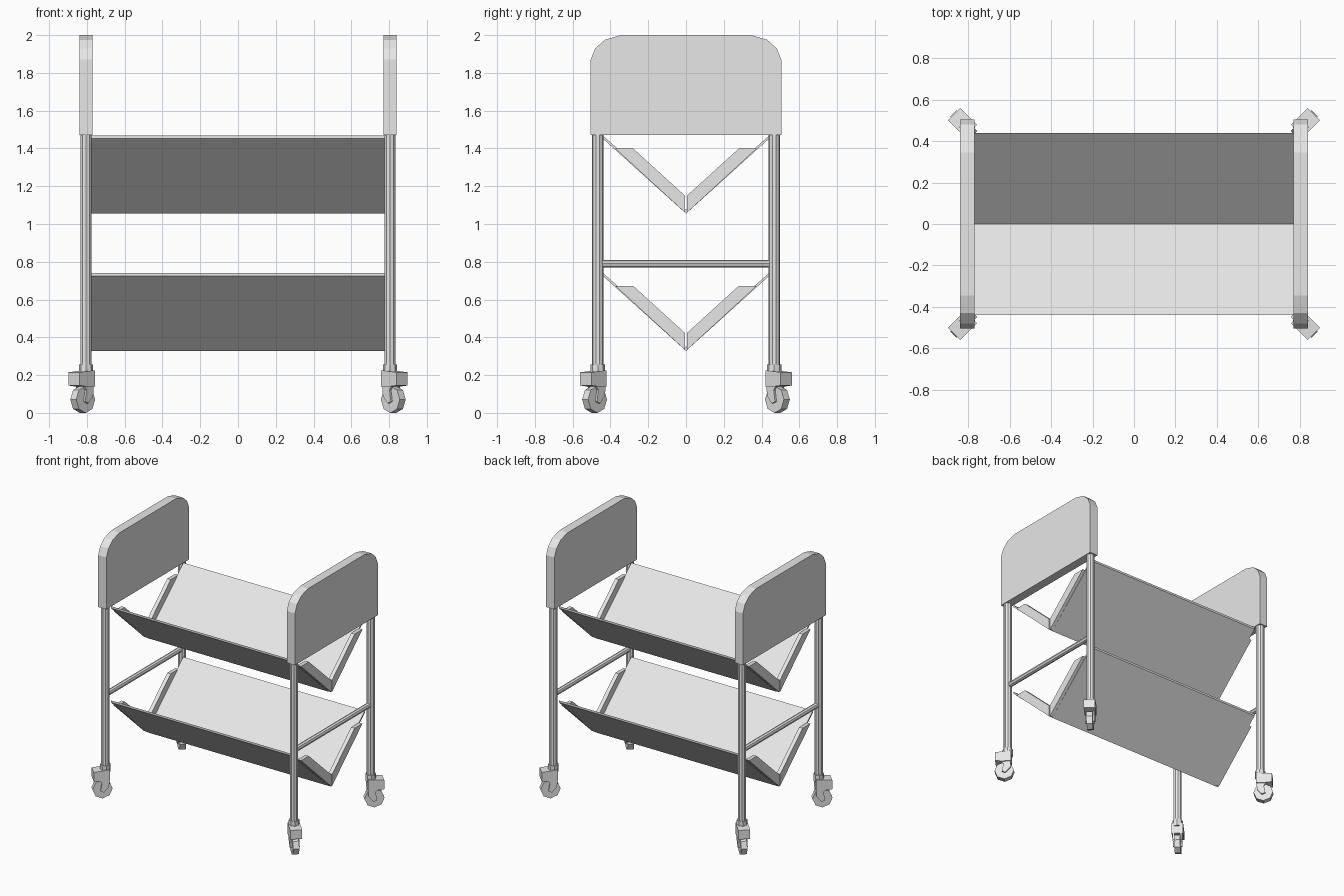
import bpy, bmesh, math
from mathutils import Matrix, Vector

if "Cube" in bpy.data.objects:
    bpy.data.objects.remove(bpy.data.objects["Cube"])

grey = bpy.data.materials.new("light_grey")
grey.diffuse_color = (0.8, 0.8, 0.8, 1)
grey.use_nodes = True
grey.node_tree.nodes["Principled BSDF"].inputs["Base Color"].default_value = grey.diffuse_color


def finish(name, bm, matrix=Matrix()):
    bm.transform(matrix)
    bmesh.ops.recalc_face_normals(bm, faces=bm.faces)
    me = bpy.data.meshes.new(name)
    bm.to_mesh(me)
    bm.free()
    me.materials.append(grey)
    ob = bpy.data.objects.new(name, me)
    bpy.context.collection.objects.link(ob)
    return ob


def extrude_x(name, profile, x0, x1, matrix=Matrix()):
    """Closed (y, z) profile extruded from x0 to x1."""
    bm = bmesh.new()
    face = bm.faces.new([bm.verts.new((x0, y, z)) for y, z in profile])
    out = bmesh.ops.extrude_face_region(bm, geom=[face])
    verts = [v for v in out["geom"] if isinstance(v, bmesh.types.BMVert)]
    bmesh.ops.translate(bm, verts=verts, vec=(x1 - x0, 0, 0))
    return finish(name, bm, matrix)


def rod(name, a, b, radius, sides, matrix=Matrix()):
    a, b = Vector(a), Vector(b)
    bm = bmesh.new()
    bmesh.ops.create_cone(bm, cap_ends=True, segments=sides, radius1=radius,
                          radius2=radius, depth=(b - a).length)
    rot = (b - a).to_track_quat('Z', 'Y').to_matrix().to_4x4()
    return finish(name, bm, matrix @ Matrix.Translation((a + b) / 2) @ rot)


PX, PY = 0.805, 0.467

# End panels with rounded top corners
corner = [(0.505, 1.47), (0.505, 1.87), (0.48, 1.93), (0.43, 1.975), (0.345, 2.0)]
panel = corner + [(-y, z) for y, z in reversed(corner)]

# V shelf section and the lip section for one half of the V
shelf = [(0, 1.055), (0.44, 1.452), (0.44, 1.468), (0, 1.075),
         (-0.44, 1.468), (-0.44, 1.452)]
lip = [(0.005, 1.06), (0.375, 1.40), (0.28, 1.40), (0.005, 1.15)]

for level, dz in (("upper", 0.0), ("lower", -0.727)):
    shift = Matrix.Translation((0, 0, dz))
    extrude_x(level + "_shelf", shelf, -0.775, 0.775, shift)
    for sx in (-1, 1):
        for sy in (-1, 1):
            extrude_x(level + "_shelf_lip", [(y * sy, z) for y, z in lip],
                      sx * 0.77, sx * 0.80, shift)

# Caster sections, in the (outward, up) plane
crown = [(-0.025, 0.225), (0.09, 0.215), (0.09, 0.145), (0.04, 0.14), (-0.025, 0.14)]
cheek = [(-0.025, 0.15), (0.05, 0.15), (0.03, 0.12), (0.04, 0.06),
         (0.015, 0.05), (-0.02, 0.09)]

for sx in (-1, 1):
    extrude_x("end_panel", panel, sx * 0.77, sx * 0.84)
    rod("cross_bar", (sx * PX, -PY, 0.79), (sx * PX, PY, 0.79), 0.02, 8)
    for sy in (-1, 1):
        # Post and stem collar
        rod("post", (sx * PX, sy * PY, 0.2), (sx * PX, sy * PY, 1.48), 0.031, 10)
        rod("caster_collar", (sx * PX, sy * PY, 0.2), (sx * PX, sy * PY, 0.255), 0.038, 8)
        # Caster turned diagonally outward: local y points away from the cart
        turn = math.atan2(sy, sx) - math.pi / 2
        place = Matrix.Translation((sx * PX, sy * PY, 0)) @ Matrix.Rotation(turn, 4, 'Z')
        extrude_x("caster_crown", crown, -0.042, 0.042, place)
        for s in (-1, 1):
            extrude_x("caster_cheek", cheek, s * 0.021, s * 0.034, place)
        rod("caster_wheel", (-0.022, 0.024, 0.071), (0.022, 0.024, 0.071), 0.071, 8, place)
